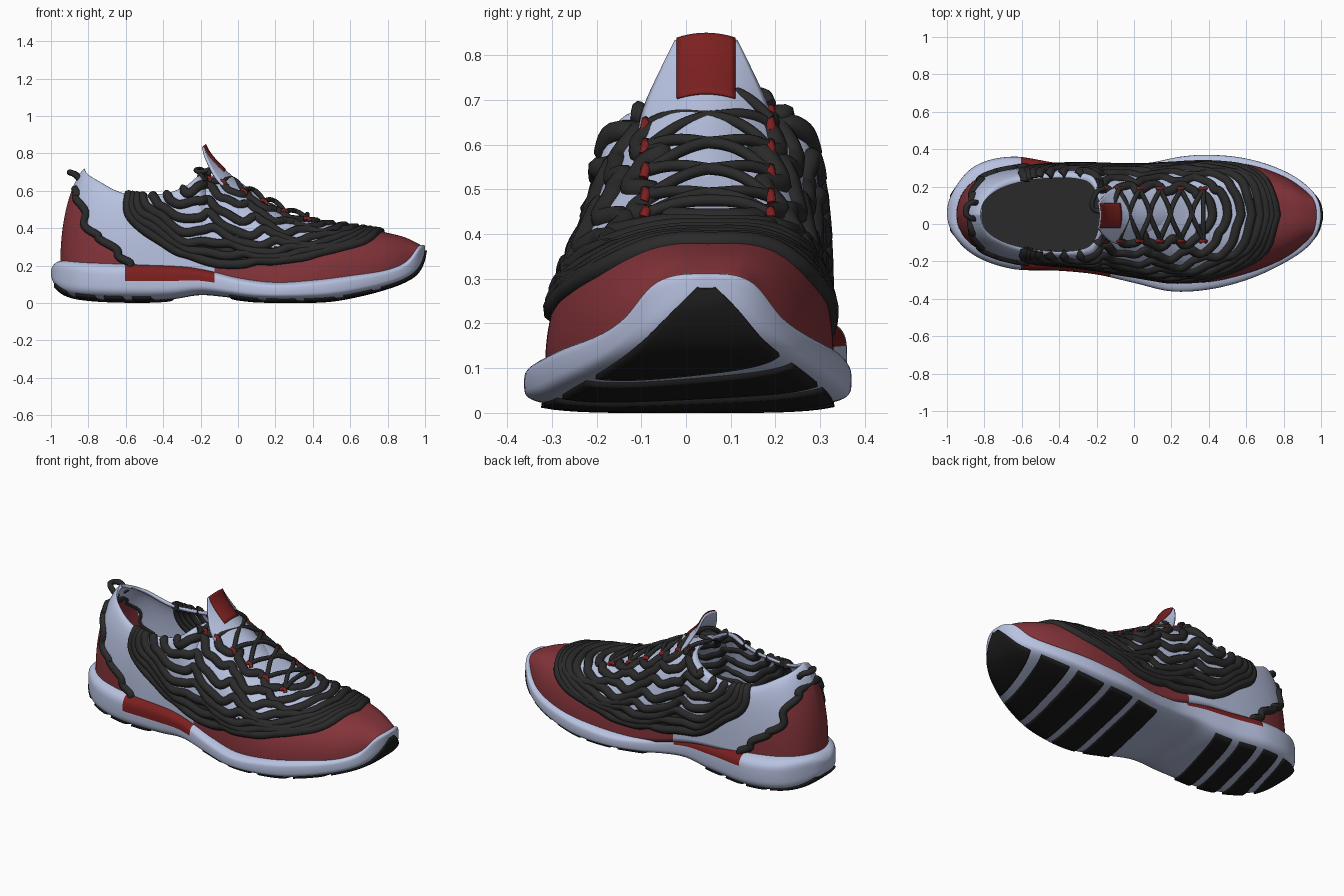
import bpy, bmesh, math

if "Cube" in bpy.data.objects:
    bpy.data.objects.remove(bpy.data.objects["Cube"])

# ---------- materials ----------
def material(name, rgb):
    m = bpy.data.materials.new(name)
    m.diffuse_color = (*rgb, 1)
    m.use_nodes = True
    m.node_tree.nodes["Principled BSDF"].inputs["Base Color"].default_value = m.diffuse_color
    return m

PALE = material("pale_blue", (.48, .54, .75))
RED = material("soft_red", (.23, .034, .042))
DEEP = material("deep_red", (.2, .014, .014))
BLACK = material("charcoal", (.023, .023, .023))
RUBBER = material("black_rubber", (.011, .011, .011))

# ---------- helpers ----------
def curve(*keys, rounded=True):
    """Smooth function through (x, value) keys, rounded at both ends."""
    lo, hi = keys[0][0], keys[-1][0]
    def ph(x):
        k = max(-1, min(1, 2 * (x - lo) / (hi - lo) - 1))
        return math.acos(-k) if rounded else k
    p = [ph(k[0]) for k in keys]
    v = [k[1] for k in keys]
    n = len(p)
    m = []
    for i in range(n):
        a, b = max(0, i - 1), min(n - 1, i + 1)
        m.append((v[b] - v[a]) / (p[b] - p[a]))
    def f(x):
        q = ph(x)
        i = 0
        while i < n - 2 and q > p[i + 1]:
            i += 1
        h = p[i + 1] - p[i]
        t = (q - p[i]) / h
        return ((2*t**3 - 3*t*t + 1) * v[i] + (t**3 - 2*t*t + t) * h * m[i]
                + (3*t*t - 2*t**3) * v[i + 1] + (t**3 - t*t) * h * m[i + 1])
    return f

def stations(lo, hi, n):
    return [(lo + hi) / 2 - (hi - lo) / 2 * math.cos(math.pi * i / n) for i in range(n + 1)]

def sheets(name, grids, mats, rule=None, thick=0, offset=-1):
    """One object from grids of points; rule(grid, row, column) picks the material."""
    bm = bmesh.new()
    for g, P in enumerate(grids):
        V = [[bm.verts.new(p) for p in row] for row in P]
        for i in range(len(V) - 1):
            for j in range(len(V[0]) - 1):
                f = bm.faces.new((V[i][j], V[i + 1][j], V[i + 1][j + 1], V[i][j + 1]))
                f.smooth = True
                f.material_index = rule(g, i, j) if rule else 0
    bmesh.ops.remove_doubles(bm, verts=bm.verts, dist=.0004)
    bmesh.ops.recalc_face_normals(bm, faces=bm.faces)
    me = bpy.data.meshes.new(name)
    bm.to_mesh(me)
    bm.free()
    me.set_sharp_from_angle(angle=math.radians(45))
    for m in mats:
        me.materials.append(m)
    ob = bpy.data.objects.new(name, me)
    bpy.context.collection.objects.link(ob)
    if thick:
        s = ob.modifiers.new("thickness", 'SOLIDIFY')
        s.thickness, s.offset = thick, offset

def cords(name, paths, radius, mat):
    cu = bpy.data.curves.new(name, 'CURVE')
    cu.dimensions = '3D'
    cu.bevel_depth, cu.bevel_resolution, cu.use_fill_caps = radius, 2, True
    for path in paths:
        sp = cu.splines.new('POLY')
        sp.points.add(len(path) - 1)
        for p, co in zip(sp.points, path):
            p.co = (*co, 1)
        sp.use_smooth = True
    cu.materials.append(mat)
    ob = bpy.data.objects.new(name, cu)
    bpy.context.collection.objects.link(ob)
    bpy.ops.object.select_all(action='DESELECT')
    ob.select_set(True)
    bpy.context.view_layer.objects.active = ob
    bpy.ops.object.convert(target='MESH')

def smooth_path(pts, n):
    fs = [curve(*[(i, p[a]) for i, p in enumerate(pts)], rounded=False) for a in range(len(pts[0]))]
    return [tuple(f(i * (len(pts) - 1) / n) for f in fs) for i in range(n + 1)]

# ---------- midsole ----------
SN = curve((-1, .06), (-.97, -.05), (-.85, -.17), (-.65, -.24), (-.4, -.25), (-.2, -.27), (0, -.315),
           (.2, -.36), (.4, -.35), (.6, -.3), (.8, -.21), (.95, -.1), (.988, -.03), (1, .045))
SP = curve((-1, .06), (-.97, .17), (-.85, .31), (-.65, .36), (-.4, .325), (-.1, .3), (.1, .33),
           (.25, .36), (.4, .37), (.6, .35), (.8, .285), (.95, .18), (.988, .12), (1, .045))
ZB = curve((-1, .16), (-.97, .085), (-.9, .04), (-.75, .018), (-.5, .012), (-.35, .02), (-.2, .042), (-.05, .03),
           (.1, .014), (.35, .011), (.5, .018), (.65, .045), (.8, .085), (.9, .125), (.96, .17), (1, .3))
ZT = curve((-1, .17), (-.95, .225), (-.6, .225), (-.3, .212), (-.15, .185), (0, .145), (.2, .12),
           (.4, .135), (.6, .16), (.8, .19), (.9, .23), (.965, .305), (1, .305))

def sole_point(x, a):
    c, s = math.cos(a), math.sin(a)
    y = (SN(x) + SP(x)) / 2 + (SP(x) - SN(x)) / 2 * math.copysign(abs(c) ** .5, c)
    z = (ZT(x) + ZB(x)) / 2 + (ZT(x) - ZB(x)) / 2 * math.copysign(abs(s) ** .5, s)
    return x, y, z

sx = stations(-1, 1, 150)
sole = [[sole_point(x, 2 * math.pi * j / 72) for j in range(73)] for x in sx]

def sole_rule(g, i, j):
    x, y, z = sole[i][j]
    side = abs(math.cos(2 * math.pi * (j + .5) / 72)) > .42
    return int(side and -.61 < x < -.14 and z > .125 + .1 * max(0, -.45 - x))

sheets("midsole", [sole], [PALE, DEEP], sole_rule)

# ---------- outsole blocks with slanted gaps ----------
def pad(xa, xb, ka=.3, kb=.3):
    rows = []
    for i in range(17):
        row = []
        for j in range(25):
            f = (j / 12 - 1) * .89
            q = i / 16
            x = (xa + ka * f * .25) * (1 - q) + (xb + kb * f * .25) * q
            x = max(-.99, min(.999, x))
            y = (SN(x) + SP(x)) / 2 + (SP(x) - SN(x)) / 2 * f
            z = (ZT(x) + ZB(x)) / 2 - (ZT(x) - ZB(x)) / 2 * (1 - f ** 4) ** .25
            row.append((x, y, z))
        rows.append(row)
    return rows

pads = []
for edges in ((-.975, -.8, -.65, -.5, -.35), (.02, .22, .42, .63, .83, 1.0)):
    for a, b in zip(edges, edges[1:]):
        end = b == 1.0
        pads.append(pad(a, b if end else b - .05, 0 if a == -.975 else .3, 0 if end else .3))
for k, p in enumerate(pads):
    sheets(f"outsole_block_{k + 1}", [p], [RUBBER], thick=.022, offset=0)

# ---------- upper ----------
UN = curve((-.95, .05), (-.9, -.08), (-.8, -.15), (-.6, -.2), (-.3, -.22), (0, -.27), (.2, -.31),
           (.4, -.31), (.6, -.265), (.8, -.185), (.92, -.095), (.97, -.035), (.985, .05))
UP = curve((-.95, .05), (-.9, .19), (-.8, .26), (-.6, .3), (-.3, .31), (0, .305), (.2, .315),
           (.4, .33), (.6, .32), (.8, .255), (.92, .175), (.97, .12), (.985, .05))
TOP = curve((-.82, .72), (-.75, .655), (-.6, .585), (-.4, .585), (-.28, .625), (-.2, .685), (-.12, .675), (0, .62),
            (.15, .54), (.3, .465), (.45, .43), (.6, .41), (.75, .385), (.88, .355), (.95, .325), (.985, .295))
COLLAR = curve((-.82, 0), (-.8, .07), (-.72, .135), (-.6, .175), (-.45, .195), (-.3, .19), (-.22, .15), (-.18, 0))
POW = {-1: .8, 1: .6}

def surf(x0, t, s, lift=0):
    """Point on the upper: x0 along the base, t from base (0) to top (1), side s."""
    x1 = x0 if x0 > -.5 else -.82 + (x0 + .95) * .32 / .45
    t = max(0, min(1, t))
    c, sn = max(0, math.cos(t * math.pi / 2)), math.sin(t * math.pi / 2)
    ty = .05 + s * (COLLAR(x1) if x1 < -.18 else 0)
    by = UP(x0) if s > 0 else UN(x0)
    z0 = ZT(x0) - .03
    return (x1 + (x0 - x1) * c ** 1.5, ty + (by - ty) * c ** POW[s] + s * lift * c,
            z0 + (TOP(x1) - z0) * sn ** .9 + lift * sn)

# border keys: lower edge of the overlay, throat edge, heel panel edge
LOW = [(-.62, 1), (-.6, .56), (-.5, .33), (-.35, .13), (-.2, .08), (0, .08), (.15, .1), (.3, .15),
       (.45, .22), (.6, .35), (.7, .57), (.76, 1)]
THROAT = [(-.2, .87), (-.16, .78), (-.1, .82), (-.04, .75), (.02, .8), (.08, .75), (.15, .78),
          (.22, .76), (.28, .79), (.34, .83), (.38, .9), (.42, 1)]
HEEL = [(0, -.58), (.08, -.63), (.2, -.73), (.27, -.81), (.47, -.88), (.59, -.95)]
base_low = curve(*LOW, rounded=False)
heel = curve(*HEEL, rounded=False)
ux, NT = stations(-.95, .985, 190), 48

def raised(x, t, s):
    """The overlay sits a little higher on the outer side."""
    k = max(0, min(1, (x + .1) / .4))
    return t + (.11 * k * (1 - t) if s < 0 else .03 * k * (1 - t))

def upper_rule(g, i, j):
    x, t = (ux[i] + ux[i + 1]) / 2, (j + .5) / NT
    low = raised(x, base_low(x), 2 * g - 1)
    if t < .59 and x < heel(t):
        return 1
    if x > .76 or (x > -.12 and t < low):
        return 1
    if -.3 < x and low < t and (t < low + .12 or x > .64):
        return 2
    return 0

sheets("upper", [[[surf(x, j / NT, s) for j in range(NT + 1)] for x in ux] for s in (-1, 1)],
       [PALE, RED, BLACK], upper_rule, thick=.018)

# ---------- flowing overlay strands, running over the toe to the other side ----------
strands = []
for k, w in enumerate((0, .07, .15, .25, .38, .55, .76, 1)):
    keys = [(a[0] * (1 - w) + b[0] * w, a[1] * (1 - w) + b[1] * w) for a, b in zip(LOW, THROAT)]
    halves = []
    for s in (-1, 1):
        path = []
        for i, (x, t) in enumerate(smooth_path(keys, 80)):
            e = math.sin(math.pi * i / 80) ** .5
            amp = (.012 + .04 * min(1, w * 2)) * e
            a = i * .36 + k * 1.3 + s * .6
            t = raised(x, t, s) + amp * (math.sin(a) + .3 * math.sin(2.3 * a))
            path.append(surf(x + .014 * e * math.cos(a), t, s, -.004))
        halves.append(path)
    strands.append(halves[0] + halves[1][-2::-1])
cords("overlay_strands", strands, .026, BLACK)

# ---------- heel panel trim ----------
trim = []
for s in (-1, 1):
    pts = smooth_path([(x, t) for t, x in HEEL], 50)
    trim.append([surf(max(-.95, x + .016 * math.sin(i * .55)), t, s) for i, (x, t) in enumerate(pts)])
cords("heel_trim", [trim[0] + trim[1][-2::-1]], .022, BLACK)

# ---------- insole ----------
ix = stations(-.9, .1, 30)
sheets("insole", [[[(x, .05 + (UN(x) - .03) * k if k > 0 else .05 - (UP(x) - .07) * k, .235)
                    for k in (1, .5, 0, -.5, -1)] for x in ix]], [BLACK])

# ---------- tongue and its plain label ----------
TONGUE = smooth_path([(-.18, .843, .068), (-.15, .79, .1), (-.085, .72, .14), (0, .648, .15),
                      (.1, .575, .14), (.2, .5, .12)], 30)

def tongue_point(row, y, lift=0):
    x, z, w = row
    sag = (y / .14) ** 2
    return x - .035 * sag + lift, .045 + y, z - .05 * sag + lift

sheets("tongue", [[[tongue_point(r, r[2] * (j / 10 - 1)) for j in range(21)] for r in TONGUE]],
       [PALE], thick=.012, offset=0)
sheets("tongue_label", [[[tongue_point(r, .065 * (j / 5 - 1), .006) for j in range(11)] for r in TONGUE[:14]]],
       [DEEP], thick=.006, offset=0)

# ---------- laces, eyelet loops, pull tab ----------
def eyelet(x, s):
    """Height parameter of the lace row, about 0.13 from the centre line."""
    w = abs((UP(x) if s > 0 else UN(x)) - .05)
    return 2 / math.pi * math.acos((.13 / w) ** (1 / POW[s]))

def across(xa, xb, s, lift=.03):
    path = []
    for i in range(25):
        q = i / 24
        side = s if q < .5 else -s
        x = xa + (xb - xa) * q
        t0 = eyelet(x, side)
        t = t0 + (1 - t0) * (1 - abs(2 * q - 1)) ** .8
        path.append(surf(x, t, side, lift * (.5 + .5 * math.sin(math.pi * q))))
    return path

rows = (.37, .25, .14, .03, -.08)
laces = [across(a, b, s) for a, b in zip(rows, rows[1:]) for s in (-1, 1)]
laces += [across(.37, .37, 1), across(-.08, -.16, 1, .05)]
laces.append(smooth_path([(-.16, .19, .69), (-.2, .17, .715), (-.225, .1, .71), (-.2, .07, .70), (-.15, .08, .715)], 20))
cords("laces", laces, .013, BLACK)
cords("eyelet_loops", [[surf(x + d, eyelet(x, s) - .02 + .015 * e, s, .01 + .012 * e)
                        for d, e in ((-.015, 0), (-.008, 1), (.008, 1), (.015, 0))]
                       for x in rows + (-.16,) for s in (-1, 1)], .011, DEEP)
cords("pull_tab", [smooth_path([(-.83, .03, .645), (-.87, .03, .685), (-.895, .05, .698), (-.9, .075, .698),
                                (-.89, .1, .695), (-.865, .115, .685), (-.825, .11, .645)], 24)], .016, BLACK)
